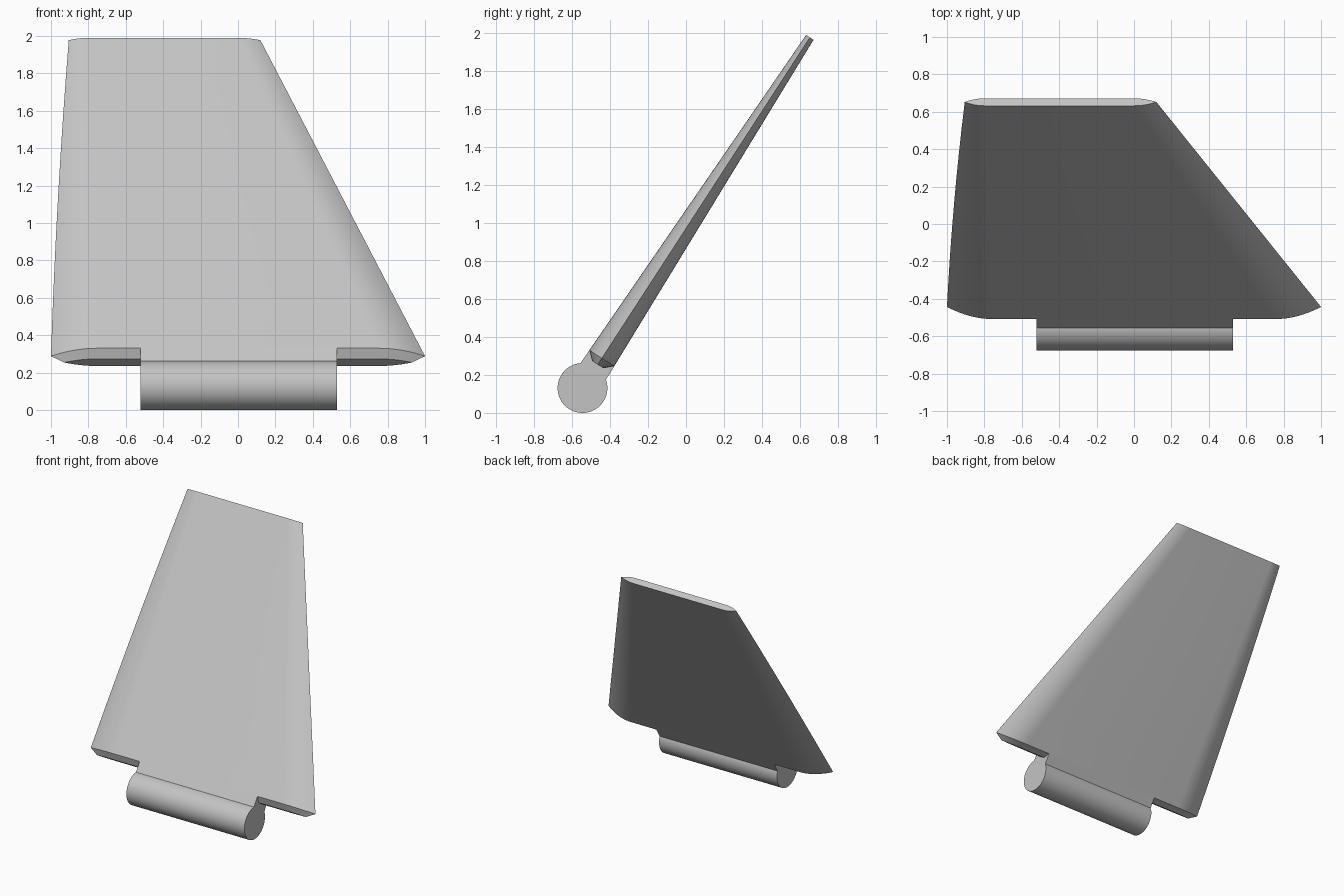
import bpy, bmesh, math
from mathutils import Vector

cube = bpy.data.objects.get("Cube")
if cube:
    bpy.data.objects.remove(cube, do_unlink=True)

# Hinge centre and the leaning directions of the fin
CENTRE = Vector((0, -0.545, 0.131))
ALONG = Vector((0, 0.544, 0.839)).normalized()
ACROSS = Vector((0, ALONG.z, -ALONG.y))

grey = bpy.data.materials.new("light_grey")
grey.use_nodes = True
grey.diffuse_color = (0.55, 0.55, 0.55, 1)
grey.node_tree.nodes["Principled BSDF"].inputs["Base Color"].default_value = (0.55, 0.55, 0.55, 1)


def place(x, along, across):
    return CENTRE + Vector((x, 0, 0)) + ALONG * along + ACROSS * across


def loft(name, rings, angle=24):
    """Skin a list of equal point rings and cap both ends."""
    bm = bmesh.new()
    loops = [[bm.verts.new(p) for p in ring] for ring in rings]
    n = len(loops[0])
    for a, b in zip(loops, loops[1:]):
        for i in range(n):
            j = (i + 1) % n
            bm.faces.new((a[i], a[j], b[j], b[i]))
    bm.faces.new(loops[0])
    bm.faces.new(loops[-1])
    bmesh.ops.recalc_face_normals(bm, faces=bm.faces[:])
    mesh = bpy.data.meshes.new(name)
    bm.to_mesh(mesh)
    bm.free()
    mesh.materials.append(grey)
    obj = bpy.data.objects.new(name, mesh)
    bpy.context.collection.objects.link(obj)
    bpy.ops.object.select_all(action='DESELECT')
    obj.select_set(True)
    bpy.context.view_layer.objects.active = obj
    bpy.ops.object.shade_smooth_by_angle(angle=math.radians(angle))
    return obj


def section(along, tip_r, flat_r, flat_l, tip_l, half, steps=8):
    """Flat-sided section with curved, pointed ends."""
    side = []
    for i in range(steps + 1):
        s = 1 - i / steps
        side.append((flat_r + (tip_r - flat_r) * s, half * (1 - s * s)))
    for i in range(steps + 1):
        s = i / steps
        side.append((flat_l + (tip_l - flat_l) * s, half * (1 - s * s)))
    ring = side + [(x, -w) for x, w in reversed(side[1:-1])]
    return [place(x, along, w) for x, w in ring]


# Tapered fin with a chamfered lower edge
root = (0.187, -1.0, -0.75, 0.75, 1.0, 0.078)
top = (2.2, -0.905, -0.8, 0.0, 0.12, 0.0235)
rings = [section(0.147, -0.93, -0.75, 0.75, 0.93, 0.035)]
levels = 8
for k in range(levels + 1):
    t = k / levels
    values = [a + (b - a) * t for a, b in zip(root, top)]
    values[1] -= 0.04 * t * (1 - t)  # slight bow of the steep edge
    rings.append(section(*values))
loft("fin", rings)

# Neck joining fin and hinge
X0, X1 = -0.52, 0.53
loft("hinge_neck", [[place(x, u, w) for x, w in
                     ((X0, -h), (X1, -h), (X1, h), (X0, h))]
                    for u, h in ((0.02, 0.081), (0.187, 0.078), (0.25, 0.075))])

# Hinge barrel
R, N = 0.131, 64
loft("hinge_barrel", [[CENTRE + Vector((x, R * math.cos(2 * math.pi * i / N),
                                        R * math.sin(2 * math.pi * i / N)))
                       for i in range(N)] for x in (X0, X1)])
